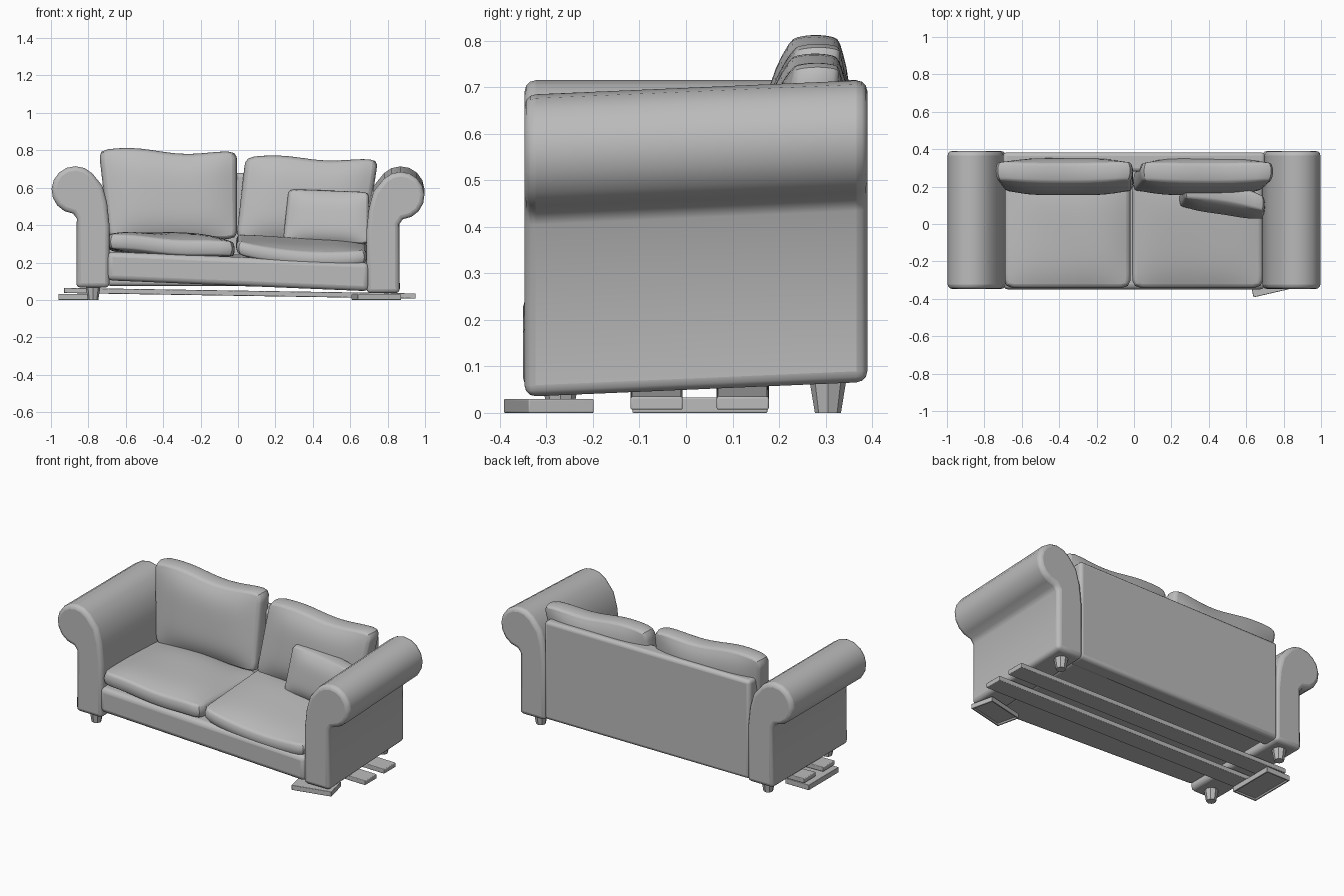
import bpy, bmesh, math
from mathutils import Matrix, Vector

old = bpy.data.objects.get("Cube")
if old:
    bpy.data.objects.remove(old, do_unlink=True)

grey = bpy.data.materials.new("plain grey")
grey.use_nodes = True
grey.diffuse_color = (0.5, 0.5, 0.5, 1)
grey.node_tree.nodes["Principled BSDF"].inputs["Base Color"].default_value = (0.5, 0.5, 0.5, 1)
parts = []


def sag(p):
    """The corner with the missing foot sinks."""
    side = min(max((p.x + 0.7) / 1.4, 0), 1)
    return Vector((p.x, p.y, p.z - 0.031 * side * (0.38 - p.y) / 0.72))


def finish(name, bm, bevel=0.0, subdiv=0):
    bmesh.ops.recalc_face_normals(bm, faces=bm.faces)
    mesh = bpy.data.meshes.new(name)
    bm.to_mesh(mesh)
    bm.free()
    mesh.materials.append(grey)
    ob = bpy.data.objects.new(name, mesh)
    bpy.context.collection.objects.link(ob)
    if bevel:
        m = ob.modifiers.new("soft edges", 'BEVEL')
        m.width, m.segments, m.limit_method, m.angle_limit = bevel, 3, 'ANGLE', math.radians(50)
    if subdiv:
        ob.modifiers.new("smooth", 'SUBSURF').levels = subdiv
    parts.append(ob)
    return ob


def box(name, lo, hi, bevel, warp=None, hollow=0.0):
    lo, hi = Vector(lo), Vector(hi)
    bm = bmesh.new()
    bmesh.ops.create_cube(bm, size=1)
    for v in bm.verts:
        v.co = (lo + hi) / 2 + Vector(a * b for a, b in zip(v.co, hi - lo))
        if warp:
            v.co = warp(v.co)
    if hollow:
        bm.normal_update()
        under = [f for f in bm.faces if f.normal.z < -0.9]
        bmesh.ops.inset_region(bm, faces=under, thickness=hollow)
        pit = bmesh.ops.extrude_face_region(bm, geom=under)["geom"]
        bmesh.ops.delete(bm, geom=under, context='FACES')
        bmesh.ops.translate(bm, vec=(0, 0, hollow), verts=[g for g in pit if isinstance(g, bmesh.types.BMVert)])
    return finish(name, bm, bevel)


def cushion(name, shape, edge=0.6):
    """Puffy pillow; shape maps u, v across and w through to a position."""
    bm = bmesh.new()
    bmesh.ops.create_cube(bm, size=2)
    bmesh.ops.subdivide_edges(bm, edges=bm.edges[:], cuts=7, use_grid_fill=True)
    for vert in bm.verts:
        u, v, w = vert.co
        puff = edge + (1 - edge) * (1 - u ** 4) * (1 - v ** 4)
        inset = 1 - 0.035 * w * w
        vert.co = shape(u * inset, v * inset, w * puff)
    finish(name, bm, subdiv=1)


def mix(a, b, t):
    return a + (b - a) * (t + 1) / 2


# Rolled arms: scroll profile run from front to back
def arm(name, side):
    profile = [(0.687, 0.066), (0.687, 0.40), (0.70, 0.52), (0.725, 0.61)]
    for i in range(11):
        a = math.radians(135 - i * 22)
        profile.append((0.870 + 0.127 * math.cos(a), 0.588 + 0.127 * math.sin(a)))
    profile += [(0.862, 0.435), (0.865, 0.066)]
    bm = bmesh.new()
    face = bm.faces.new([bm.verts.new((side * x, -0.347, z)) for x, z in profile])
    new = bmesh.ops.extrude_face_region(bm, geom=[face])["geom"]
    bmesh.ops.translate(bm, vec=(0, 0.737, 0), verts=[g for g in new if isinstance(g, bmesh.types.BMVert)])
    for v in bm.verts:
        v.co = sag(v.co)
    finish(name, bm, 0.024)


arm("right_arm", -1)
arm("left_arm", 1)


# Frame
def base_sag(p):
    return sag(p) - Vector((0, 0, 0.02 * (p.x + 0.7)))


box("seat_base", (-0.7, -0.35, 0.105), (0.7, 0.34, 0.258), 0.028, base_sag)
box("back_panel", (-0.7, 0.28, 0.075), (0.7, 0.383, 0.68), 0.02, sag)


# Seat cushions, the left one hollowed towards its front
def right_seat(u, v, w):
    z = 0.295 + 0.068 * w - 0.014 * u + 0.007 * math.sin(4 * u + 2 * v)
    return sag(Vector((mix(-0.695, -0.018, u), mix(-0.343, 0.24, v), z)))


def left_seat(u, v, w):
    dip = 0.022 * (1 - u * u) * (1 - v) / 2
    z = 0.278 + 0.062 * w - 0.018 * u + 0.012 * v + 0.012 * u * u - dip
    return sag(Vector((mix(-0.01, 0.69, u), mix(-0.343, 0.24, v), z)))


cushion("right_seat_cushion", right_seat)
cushion("left_seat_cushion", left_seat)


# Back cushions, flaring wider and leaning back towards the top
def right_back(u, v, w):
    flare = (v + 1) / 2
    x = mix(-0.69 - 0.055 * flare, -0.005, u)
    z = mix(0.325, 0.795 - 0.012 * u + 0.013 * math.cos(4.2 * u + 2.2), v)
    return Vector((x, 0.253 + 0.02 * v - 0.093 * w + 0.015 * u * u * v, z))


def left_back(u, v, w):
    flare = (v + 1) / 2
    x = mix(-0.01 + 0.05 * flare, 0.68 + 0.07 * flare, u)
    z = mix(0.315 - 0.01 * u, 0.757 - 0.014 * u + 0.010 * math.cos(4.5 * u + 2.2), v)
    return Vector((x, 0.253 + 0.02 * v - 0.093 * w + 0.012 * u * u * v, z))


cushion("right_back_cushion", right_back, 0.55)
cushion("left_back_cushion", left_back, 0.55)


# Loose pillow leaning into the left corner
def pillow(u, v, w):
    x = mix(0.24 + 0.015 * (v + 1), 0.7, u)
    z = mix(0.305, 0.585, v) - 0.008 * u
    return Vector((x, 0.135 - 0.035 * u - 0.015 * u * u + 0.025 * v - 0.075 * w, z))


cushion("loose_pillow", pillow, 0.55)

# Tapered feet on three corners
for name, x, y in (("front_right_foot", -0.775, -0.27),
                   ("back_right_foot", -0.775, 0.305), ("back_left_foot", 0.775, 0.305)):
    bm = bmesh.new()
    bmesh.ops.create_cone(bm, cap_ends=True, segments=8, radius1=0.028, radius2=0.042, depth=0.085,
                          matrix=Matrix.Translation((x, y, 0.0425)))
    finish(name, bm)

# Hollow slabs under the sunken corner and under the plank ends
slab = box("corner_slab", (-0.12, -0.072, 0), (0.12, 0.072, 0.03), 0.003, hollow=0.012)
slab.location = (0.74, -0.295, 0)
slab.rotation_euler.z = math.radians(13)
box("plank_slab", (-0.96, -0.115, 0), (-0.8, 0.175, 0.033), 0.003, hollow=0.012)


# Two long planks sloping down towards the left
def slope(p):
    return Vector((p.x, p.y, p.z + 0.016 * (1 - p.x)))


for name, y in (("front_plank", -0.063), ("rear_plank", 0.122)):
    box(name, (-0.93, y - 0.056, 0.006), (0.95, y + 0.056, 0.034), 0.004, slope)

bpy.ops.object.select_all(action='DESELECT')
for ob in parts:
    ob.select_set(True)
bpy.context.view_layer.objects.active = parts[0]
bpy.ops.object.shade_smooth_by_angle(angle=math.radians(40))
